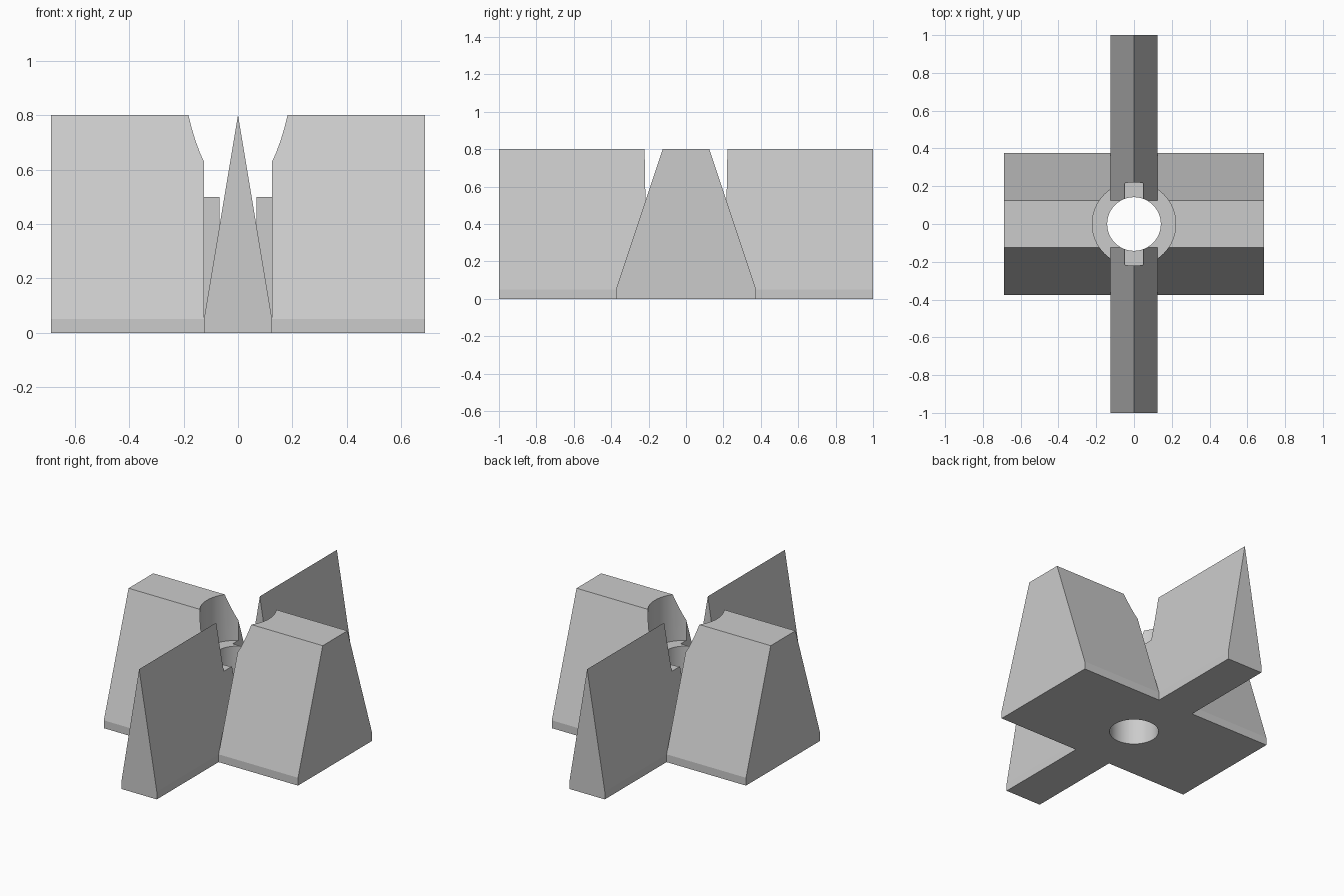
import bpy, bmesh, math
from mathutils import Vector

default = bpy.data.objects.get("Cube")
if default:
    bpy.data.objects.remove(default, do_unlink=True)

GREY = (0.6, 0.6, 0.6, 1.0)
HEIGHT, LIP, HALF_SLOT = 0.8, 0.05, 0.125
WING_X, WING_Y, FIN_Y = 0.6875, 0.375, 1.0

grey = bpy.data.materials.new("plain_grey")
grey.use_nodes = True
grey.diffuse_color = GREY
grey.node_tree.nodes["Principled BSDF"].inputs["Base Color"].default_value = GREY


def add_object(name, bm):
    bmesh.ops.recalc_face_normals(bm, faces=bm.faces)
    mesh = bpy.data.meshes.new(name)
    bm.to_mesh(mesh)
    bm.free()
    mesh.materials.append(grey)
    obj = bpy.data.objects.new(name, mesh)
    bpy.context.collection.objects.link(obj)
    return obj


def prism(name, profile, axis, start, end):
    """Extrude a (across, z) profile along the x or y axis."""
    bm = bmesh.new()
    place = (lambda a, z: (start, a, z)) if axis == "x" else (lambda a, z: (a, start, z))
    face = bm.faces.new([bm.verts.new(place(a, z)) for a, z in profile])
    new = bmesh.ops.extrude_face_region(bm, geom=[face])["geom"]
    shift = Vector((1, 0, 0) if axis == "x" else (0, 1, 0)) * (end - start)
    bmesh.ops.translate(bm, vec=shift, verts=[v for v in new if isinstance(v, bmesh.types.BMVert)])
    return add_object(name, bm)


def cylinder(name, radius, bottom, top):
    bm = bmesh.new()
    bmesh.ops.create_cone(bm, cap_ends=True, segments=64, radius1=radius,
                          radius2=radius, depth=top - bottom)
    bmesh.ops.translate(bm, vec=(0, 0, (top + bottom) / 2), verts=bm.verts)
    return add_object(name, bm)


def mirrored(right_side):
    return [(-a, z) for a, z in reversed(right_side)] + right_side


def cut(obj, cutters):
    bpy.ops.object.select_all(action="DESELECT")
    bpy.context.view_layer.objects.active = obj
    obj.select_set(True)
    for cutter in cutters:
        mod = obj.modifiers.new("cut", "BOOLEAN")
        mod.operation, mod.solver, mod.object = "DIFFERENCE", "EXACT", cutter
        bpy.ops.object.modifier_apply(modifier=mod.name)
    bpy.ops.object.shade_smooth_by_angle(angle=math.radians(8))


# Central hole and the wider counterbore above it
hole = cylinder("hole_cutter", 0.142, -0.2, 1)
bore = cylinder("counterbore_cutter", 0.221, 0.5, 1)

# Slots that separate the wings in front of and behind the core
slot_profile = [(-HALF_SLOT, -0.2), (HALF_SLOT, -0.2), (HALF_SLOT, 1), (-HALF_SLOT, 1)]
slots = [prism("slot_cutter", slot_profile, "y", s * HALF_SLOT, s * 0.6) for s in (-1, 1)]

# Wide tapered wings joined by the core
wing_profile = mirrored([(WING_Y, 0), (WING_Y, LIP), (HALF_SLOT, HEIGHT)])
wings = prism("wings_and_core", wing_profile, "x", -WING_X, WING_X)
cut(wings, slots + [bore, hole])

# Sharp-ridged fins
side = [(HALF_SLOT, 0), (HALF_SLOT, LIP)]
fin_profile = [(-a, z) for a, z in side] + [(0, HEIGHT)] + side[::-1]
for name, s in (("front_fin", -1), ("back_fin", 1)):
    fin = prism(name, fin_profile, "y", s * HALF_SLOT, s * FIN_Y)
    cut(fin, [bore, hole])

for cutter in slots + [bore, hole]:
    bpy.data.objects.remove(cutter, do_unlink=True)
